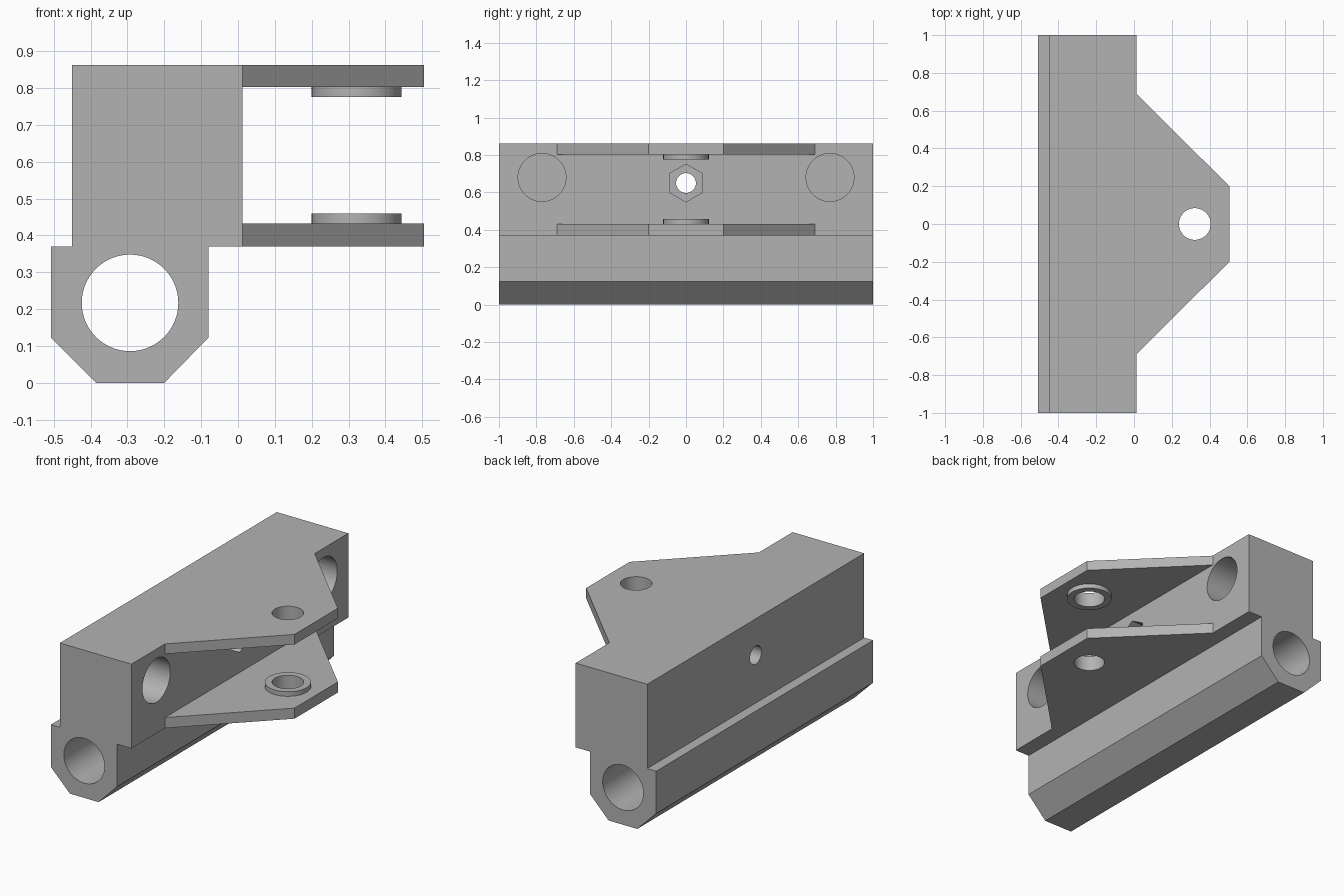
import bpy
import bmesh
from math import radians, sin, cos, tau
from mathutils import Vector

cube = bpy.data.objects.get("Cube")
if cube:
    bpy.data.objects.remove(cube, do_unlink=True)

grey = bpy.data.materials.new("plain grey")
grey.use_nodes = True
colour = (0.45, 0.45, 0.45, 1)
grey.diffuse_color = colour
grey.node_tree.nodes["Principled BSDF"].inputs["Base Color"].default_value = colour


def prism(name, outline, start, end):
    """Extrude a closed loop of 3D points from offset start to offset end."""
    start, end = Vector(start), Vector(end)
    bm = bmesh.new()
    face = bm.faces.new([bm.verts.new(Vector(p) + start) for p in outline])
    ext = bmesh.ops.extrude_face_region(bm, geom=[face])
    moved = [v for v in ext["geom"] if isinstance(v, bmesh.types.BMVert)]
    bmesh.ops.translate(bm, verts=moved, vec=end - start)
    bmesh.ops.recalc_face_normals(bm, faces=bm.faces[:])
    mesh = bpy.data.meshes.new(name)
    bm.to_mesh(mesh)
    bm.free()
    mesh.materials.append(grey)
    obj = bpy.data.objects.new(name, mesh)
    bpy.context.collection.objects.link(obj)
    return obj


def rod(name, axis, centre, radius, start, end, sides=64):
    """Round or polygonal rod along x, y or z; centre is on the other two axes."""
    i = "xyz".index(axis)
    others = [k for k in range(3) if k != i]
    outline = []
    for n in range(sides):
        a = tau * n / sides
        p = [0, 0, 0]
        p[others[0]] = centre[0] + radius * sin(a)
        p[others[1]] = centre[1] + radius * cos(a)
        outline.append(p)
    step = Vector([k == i for k in range(3)])
    return prism(name, outline, step * start, step * end)


def combine(target, parts, operation):
    """Apply booleans to target and discard the helper solids."""
    for part in parts:
        part.hide_render = True
        mod = target.modifiers.new(part.name, "BOOLEAN")
        mod.operation = operation
        mod.solver = "EXACT"
        mod.object = part
    graph = bpy.context.evaluated_depsgraph_get()
    mesh = bpy.data.meshes.new_from_object(target.evaluated_get(graph))
    target.modifiers.clear()
    target.data = mesh
    for part in parts:
        bpy.data.objects.remove(part, do_unlink=True)


# Main block with chamfered rail housing underneath
profile = [(-0.45, 0.862), (0.012, 0.862), (0.012, 0.37), (-0.08, 0.37),
           (-0.08, 0.123), (-0.20, 0), (-0.385, 0), (-0.508, 0.123),
           (-0.508, 0.37), (-0.45, 0.37)]
body = prism("hinge_block", [(x, 0, z) for x, z in profile], (0, -1, 0), (0, 1, 0))

# Two tapered bracket plates, each with a raised washer facing the gap
plate = [(-0.1, -0.69), (0.012, -0.69), (0.505, -0.2),
         (0.505, 0.2), (0.012, 0.69), (-0.1, 0.69)]
pin = (0.322, 0)
additions = []
for side, low, high, w0, w1 in (("lower", 0.37, 0.432, 0.40, 0.459),
                                ("upper", 0.803, 0.862, 0.776, 0.83)):
    additions.append(prism(side + "_plate", [(x, y, 0) for x, y in plate],
                           (0, 0, low), (0, 0, high)))
    additions.append(rod(side + "_washer", "z", pin, 0.122, w0, w1))
combine(body, additions, "UNION")

# Rail bore, pin hole, bolt hole with hexagonal nut pocket, two blind sockets
cutters = [
    rod("rail_bore", "y", (-0.293, 0.217), 0.131, -1.1, 1.1),
    rod("pin_hole", "z", pin, 0.084, 0.2, 1),
    rod("bolt_hole", "x", (0, 0.65), 0.053, -0.6, 0.2),
    rod("nut_pocket", "x", (0, 0.65), 0.101, -0.15, 0.1, sides=6),
]
for y in (-0.77, 0.77):
    cutters.append(rod("socket", "x", (y, 0.68), 0.128, -0.36, 0.1))
combine(body, cutters, "DIFFERENCE")

# Merge coplanar faces and shade the bores smoothly
bm = bmesh.new()
bm.from_mesh(body.data)
bmesh.ops.remove_doubles(bm, verts=bm.verts[:], dist=0.0001)
bmesh.ops.dissolve_limit(bm, angle_limit=radians(0.5),
                         verts=bm.verts[:], edges=bm.edges[:])
bm.to_mesh(body.data)
bm.free()
bpy.ops.object.select_all(action="DESELECT")
body.select_set(True)
bpy.context.view_layer.objects.active = body
bpy.ops.object.shade_smooth_by_angle(angle=radians(30))
